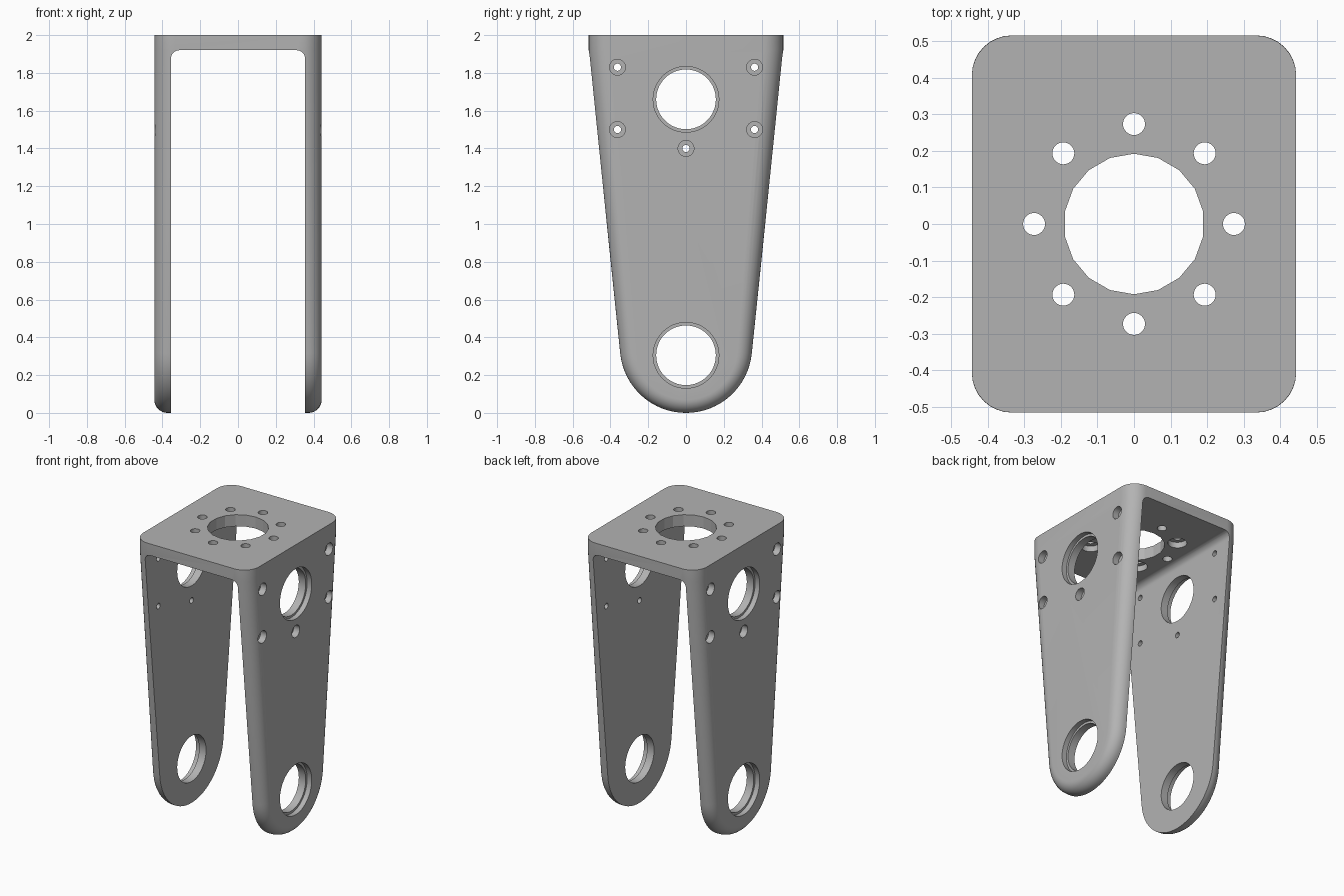
import bpy, bmesh, math
from mathutils import Matrix

cube = bpy.data.objects.get("Cube")
if cube:
    bpy.data.objects.remove(cube, do_unlink=True)

HALF_X, HALF_Y, TOP = 0.443, 0.515, 2.0
INNER_X, INNER_Z = 0.355, 1.92
TIP_R = 0.35                                # rounded arm end
TAPER = math.radians(5.6)

grey = bpy.data.materials.new("grey_metal")
grey.use_nodes = True
grey.diffuse_color = (0.45, 0.45, 0.45, 1)
grey.node_tree.nodes["Principled BSDF"].inputs["Base Color"].default_value = (0.45, 0.45, 0.45, 1)


def to_object(name, bm):
    bmesh.ops.recalc_face_normals(bm, faces=bm.faces)
    mesh = bpy.data.meshes.new(name)
    bm.to_mesh(mesh)
    bm.free()
    mesh.materials.append(grey)
    obj = bpy.data.objects.new(name, mesh)
    bpy.context.scene.collection.objects.link(obj)
    return obj


def cylinder(bm, centre, radius, depth, axis, sides=48):
    turn = Matrix.Rotation(math.pi / 2, 4, 'Y') if axis == 'X' else Matrix()
    bmesh.ops.create_cone(bm, cap_ends=True, segments=sides, radius1=radius, radius2=radius,
                          depth=depth, matrix=Matrix.Translation(centre) @ turn)


def cut(target, cutter):
    cutter.hide_render = True
    mod = target.modifiers.new("cut", 'BOOLEAN')
    mod.operation, mod.solver, mod.object = 'DIFFERENCE', 'EXACT', cutter
    bpy.context.view_layer.objects.active = target
    bpy.ops.object.modifier_apply(modifier=mod.name)
    bpy.data.objects.remove(cutter, do_unlink=True)


# Tapered side outline: y, z and the outward normal at each point
outline = [(-HALF_Y, TOP, -1, 0), (-HALF_Y, INNER_Z, -1, 0)]
ARC = 32
for i in range(ARC + 1):
    a = math.pi + TAPER + (math.pi - 2 * TAPER) * i / ARC
    outline.append((TIP_R * math.cos(a), TIP_R + TIP_R * math.sin(a), math.cos(a), math.sin(a)))
outline += [(HALF_Y, INNER_Z, 1, 0), (HALF_Y, TOP, 1, 0)]

# Solid block lofted across x, with rounded outer rims
bm = bmesh.new()
STEPS = 8
stations = [(-1, k) for k in range(STEPS, -1, -1)] + [(1, k) for k in range(STEPS + 1)]
rings = []
for side, k in stations:
    t = math.pi / 2 * k / STEPS
    ring = []
    for y, z, ny, nz in outline:
        r = 0.07 + 0.04 * z / TOP
        inset = r * (1 - math.cos(t))
        ring.append(bm.verts.new((side * (HALF_X - r * (1 - math.sin(t))), y - ny * inset, z - nz * inset)))
    rings.append(ring)
for a, b in zip(rings, rings[1:]):
    for i in range(len(a)):
        j = (i + 1) % len(a)
        bm.faces.new((a[i], a[j], b[j], b[i]))
bm.faces.new(rings[0])
bm.faces.new(rings[-1])
bracket = to_object("fork_bracket", bm)

# Channel between the arms, with filleted upper corners
FILLET = 0.045
profile = [(-INNER_X, -1), (INNER_X, -1)]
for side, start in ((1, 0), (-1, math.pi / 2)):
    for i in range(9):
        a = start + math.pi / 2 * i / 8
        profile.append((side * (INNER_X - FILLET) + FILLET * math.cos(a),
                        INNER_Z - FILLET + FILLET * math.sin(a)))
bm = bmesh.new()
face = bm.faces.new([bm.verts.new((x, -1, z)) for x, z in profile])
extruded = bmesh.ops.extrude_face_region(bm, geom=[face])["geom"]
bmesh.ops.translate(bm, vec=(0, 2, 0), verts=[v for v in extruded if isinstance(v, bmesh.types.BMVert)])
cut(bracket, to_object("channel_cutter", bm))

# Through holes and counterbores
big_holes = [(0, 1.66), (0, 0.305)]
screw_holes = [(y, z) for y in (-0.363, 0.363) for z in (1.83, 1.5)] + [(0, 1.4)]
through, bores = bmesh.new(), bmesh.new()
for spots, radius, bore, depth in ((big_holes, 0.158, 0.174, 0.035), (screw_holes, 0.019, 0.042, 0.045)):
    for y, z in spots:
        cylinder(through, (0, y, z), radius, 2, 'X')
        for side in (-1, 1):
            cylinder(bores, (side * (HALF_X - depth + 0.1), y, z), bore, 0.2, 'X')

# Top plate: centre opening and bolt circle, alternate bolts bored from below
cylinder(through, (0, 0, 2), 0.192, 0.24, 'Z', 18)
for i in range(8):
    a = math.pi / 4 * i
    x, y = 0.273 * math.cos(a), 0.273 * math.sin(a)
    cylinder(through, (x, y, 2), 0.03, 0.24, 'Z', 32)
    if i % 2:
        cylinder(bores, (x, y, INNER_Z), 0.06, 0.08, 'Z', 32)
cut(bracket, to_object("hole_cutter", through))
cut(bracket, to_object("bore_cutter", bores))

# Smooth shading with crisp edges
bpy.ops.object.select_all(action='DESELECT')
bracket.select_set(True)
bpy.context.view_layer.objects.active = bracket
bpy.ops.object.shade_smooth_by_angle(angle=math.radians(18))
